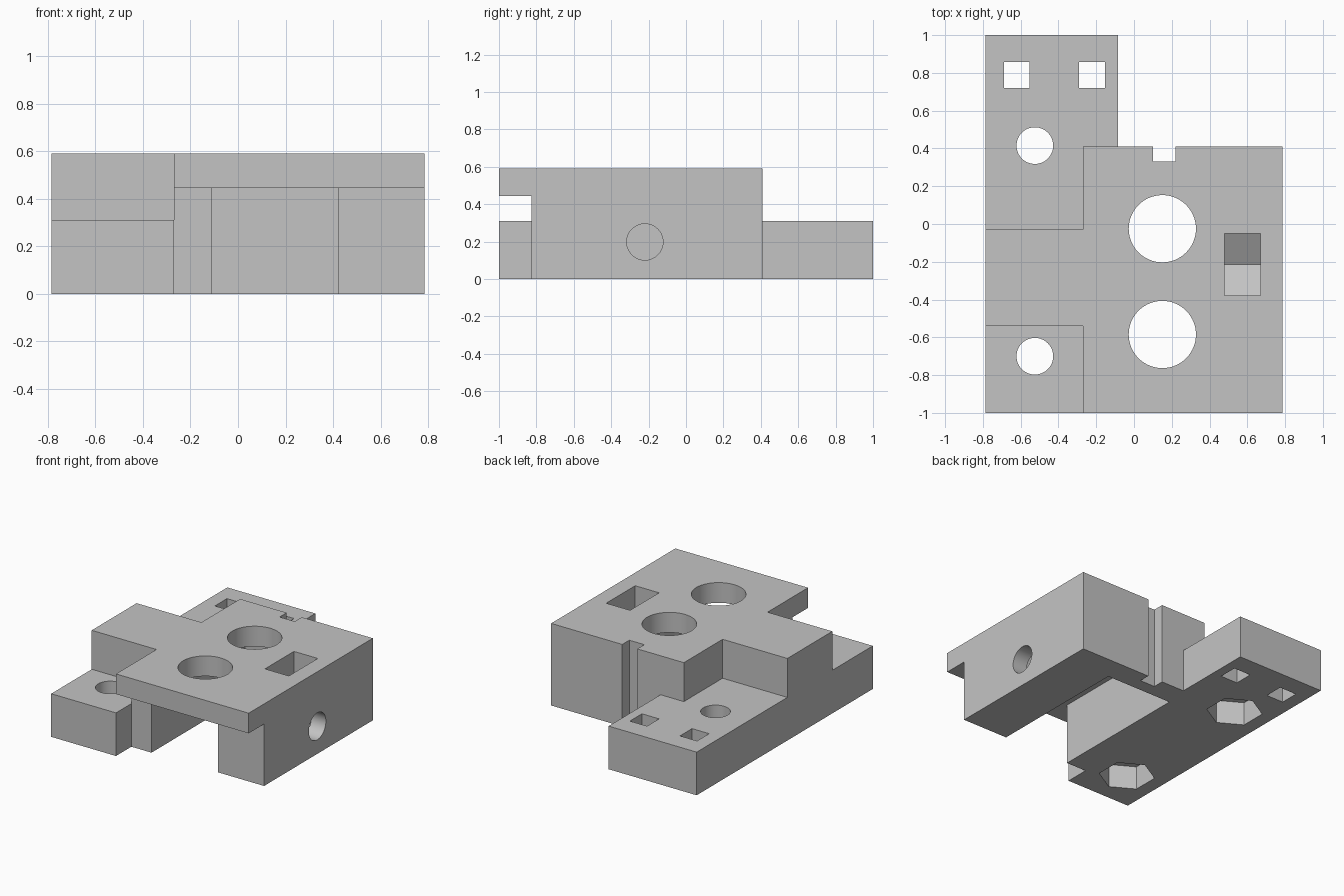
import bpy, bmesh
from math import sin, cos, pi

if "Cube" in bpy.data.objects:
    bpy.data.objects.remove(bpy.data.objects["Cube"], do_unlink=True)

grey = bpy.data.materials.new("plain_grey")
grey.use_nodes = True
grey.diffuse_color = (0.55, 0.55, 0.55, 1)
grey.node_tree.nodes["Principled BSDF"].inputs["Base Color"].default_value = (0.55, 0.55, 0.55, 1)


def prism(name, outline, low, high, axis="z"):
    """Extrude a 2D outline along z, or a (y, z) outline along x."""
    def place(u, v, w):
        return (u, v, w) if axis == "z" else (w, u, v)
    bm = bmesh.new()
    face = bm.faces.new([bm.verts.new(place(u, v, low)) for u, v in outline])
    top = bmesh.ops.extrude_face_region(bm, geom=[face])["geom"]
    bmesh.ops.translate(bm, vec=place(0, 0, high - low),
                        verts=[g for g in top if isinstance(g, bmesh.types.BMVert)])
    bmesh.ops.recalc_face_normals(bm, faces=bm.faces)
    mesh = bpy.data.meshes.new(name)
    bm.to_mesh(mesh)
    bm.free()
    mesh.materials.append(grey)
    obj = bpy.data.objects.new(name, mesh)
    bpy.context.collection.objects.link(obj)
    return obj


def rect(x0, x1, y0, y1):
    return [(x0, y0), (x1, y0), (x1, y1), (x0, y1)]


def ring(cx, cy, r, sides=64):
    """Regular polygon with a corner on its second axis."""
    return [(cx + r * sin(2 * pi * i / sides), cy + r * cos(2 * pi * i / sides))
            for i in range(sides)]


def cut(outline, low=-0.2, high=0.8, axis="z"):
    cutter = prism("cutter", outline, low, high, axis)
    cutter.hide_render = True
    mod = body.modifiers.new("cut", "BOOLEAN")
    mod.operation, mod.solver, mod.object = "DIFFERENCE", "EXACT", cutter
    bpy.ops.object.modifier_apply(modifier=mod.name)
    bpy.data.objects.remove(cutter, do_unlink=True)


PLATE, SLAB, TOP = 0.31, 0.445, 0.59   # heights of the main levels

body = prism("mounting_block", rect(-0.785, 0.785, -1, 1), 0, TOP)
bpy.context.view_layer.objects.active = body
body.select_set(True)

# Stepped outer shape
cut(rect(-0.085, 1, 0.41, 1.2))                    # space beside the rear plate
cut(rect(-1, 0, 0.41, 1.2), PLATE)                 # lower the rear plate
cut(rect(-1, -0.27, -0.03, 1.2), PLATE)            # step behind the side arm
cut(rect(-1, -0.27, -1.2, -0.54), PLATE)           # step in front of the side arm
cut(rect(-0.27, 1, -1.2, -0.825), high=SLAB)       # underside of the front lip
cut(rect(-0.11, 0.42, -1.2, 0.235), high=SLAB)     # wide channel below
cut(rect(0.10, 0.22, 0.33, 0.6))                   # groove in the back

# Large bores through the slab
for y in (-0.025, -0.585):
    cut(ring(0.15, y, 0.178), 0.3)

# Screw holes with hexagonal pockets underneath
for y in (0.415, -0.70):
    cut(ring(-0.525, y, 0.097))
    cut(ring(-0.525, y, 0.187, 6), high=0.17)

# Square holes in the rear plate
for x in (-0.62, -0.222):
    cut(rect(x - 0.068, x + 0.068, 0.72, 0.857))

# Nut slot from above, pointed at the bottom, and its cross bore
ny, nz, r = -0.215, 0.198, 0.19
half = r * cos(pi / 6)
cut([(ny - half, 0.8), (ny - half, nz - r / 2), (ny, nz - r),
     (ny + half, nz - r / 2), (ny + half, 0.8)], 0.48, 0.67, "x")
cut(ring(-0.22, nz, 0.097), 0.3, 0.9, "x")

bpy.ops.object.shade_smooth_by_angle(angle=pi / 6)
